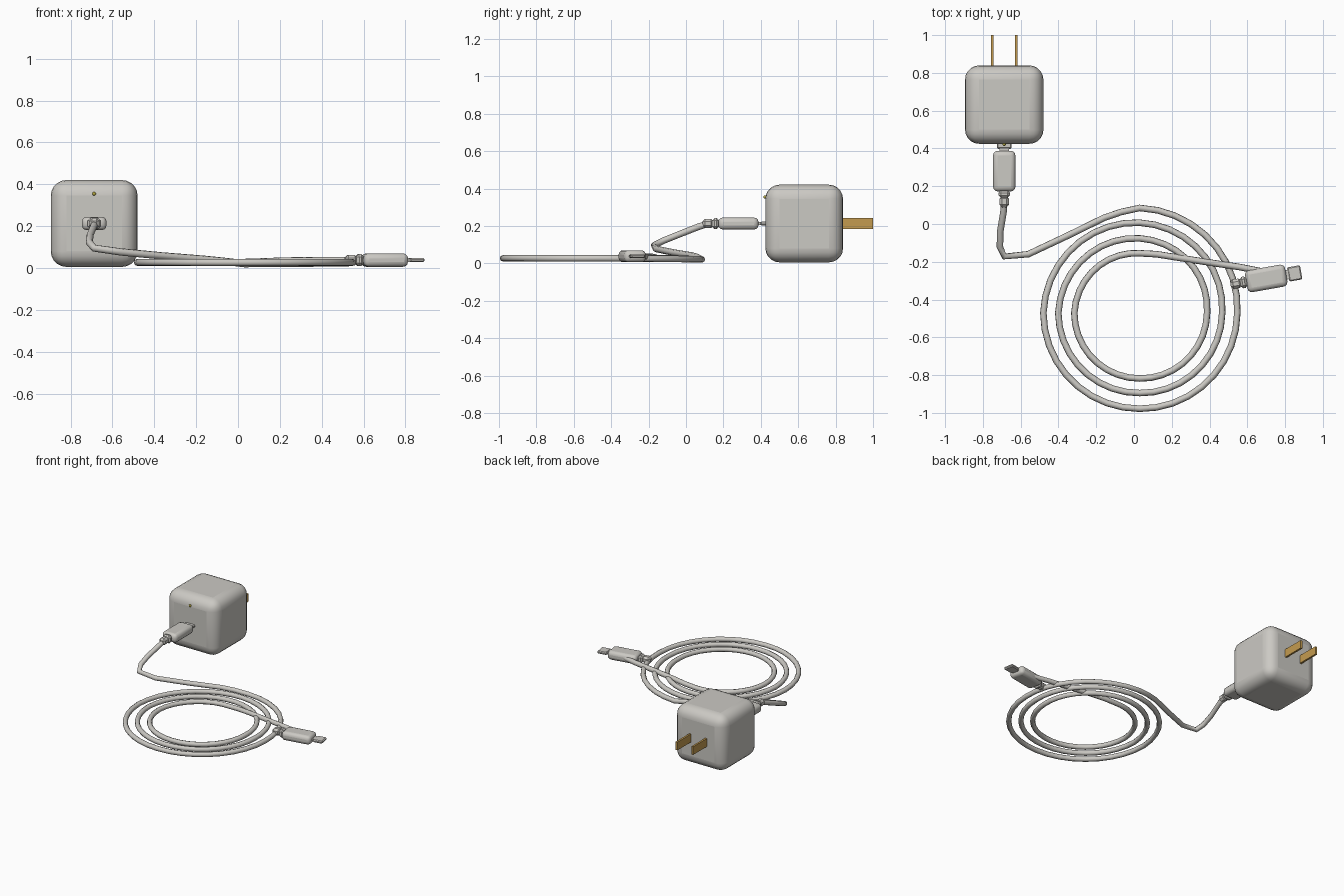
import bpy
import math
from mathutils import Matrix, Vector

if "Cube" in bpy.data.objects:
    bpy.data.objects.remove(bpy.data.objects["Cube"], do_unlink=True)


def material(name, rgb):
    m = bpy.data.materials.new(name)
    m.use_nodes = True
    m.diffuse_color = (*rgb, 1)
    bsdf = next(n for n in m.node_tree.nodes if n.type == "BSDF_PRINCIPLED")
    bsdf.inputs["Base Color"].default_value = (*rgb, 1)
    return m


PLASTIC = material("warm white plastic", (0.60, 0.585, 0.55))
BRASS = material("brass", (0.55, 0.33, 0.08))
AMBER = material("indicator amber", (0.45, 0.38, 0.05))


def smooth(obj):
    bpy.ops.object.select_all(action="DESELECT")
    obj.select_set(True)
    bpy.context.view_layer.objects.active = obj
    bpy.ops.object.shade_smooth_by_angle(angle=math.radians(40))


def box(name, center, size, mat, bevel=0.0, segments=1, placement=Matrix()):
    bpy.ops.mesh.primitive_cube_add(size=1)
    obj = bpy.context.object
    obj.name = name
    obj.data.transform(Matrix.Diagonal((*size, 1)))
    obj.matrix_world = placement @ Matrix.Translation(center)
    obj.data.materials.append(mat)
    if bevel:
        mod = obj.modifiers.new("rounded edges", "BEVEL")
        mod.width = bevel
        mod.segments = segments
        if segments > 1:
            smooth(obj)
    return obj


# Wall adapter with its prongs and indicator
AX, AY, AZ = -0.687, 0.632, 0.213
box("adapter_body", (AX, AY, AZ), (0.415, 0.415, 0.415), PLASTIC, 0.075, 5)
for side, label in ((-1, "right"), (1, "left")):
    box(label + "_prong", (AX + side * 0.064, 0.91, AZ), (0.014, 0.18, 0.06), BRASS)
bpy.ops.mesh.primitive_uv_sphere_add(segments=10, ring_count=6, radius=0.009,
                                     location=(AX, 0.422, 0.355))
light = bpy.context.object
light.name = "indicator_dot"
light.data.materials.append(AMBER)
smooth(light)


# Connector, pointing along its local +x
def connector(prefix, center, angle):
    place = Matrix.Translation(center) @ Matrix.Rotation(math.radians(angle), 4, "Z")
    box(prefix + "_grip", (0, 0, 0), (0.215, 0.118, 0.064), PLASTIC, 0.024, 3, place)
    box(prefix + "_neck", (0.11, 0, 0), (0.03, 0.05, 0.016), PLASTIC, 0, 1, place)
    box(prefix + "_tip", (0.153, 0, 0), (0.07, 0.076, 0.02), PLASTIC, 0.006, 1, place)
    box(prefix + "_collar", (-0.122, 0, 0), (0.04, 0.062, 0.058), PLASTIC, 0.014, 1, place)
    box(prefix + "_strain_relief", (-0.162, 0, 0), (0.06, 0.05, 0.05), PLASTIC, 0.014, 1, place)


connector("adapter_connector", (AX, 0.28, AZ), 90)
connector("device_connector", (0.70, -0.288, 0.038), 10)

# Cable: lead from the adapter, clockwise coil, then the tail
path = [Vector(p) for p in (
    (AX, 0.12, 0.212), (-0.69, 0.07, 0.197), (-0.708, -0.04, 0.154),
    (-0.71, -0.12, 0.122), (-0.687, -0.172, 0.095), (-0.56, -0.16, 0.077),
    (-0.36, -0.066, 0.058), (-0.16, 0.032, 0.042), (-0.07, 0.063, 0.033))]
radii = [0.555, 0.517, 0.508, 0.51, 0.477, 0.437, 0.425, 0.431,
         0.394, 0.357, 0.348, 0.346, 0.315]
STEPS = 9
for i in range((len(radii) - 1) * STEPS + 1):
    k, t = divmod(i / STEPS, 1)
    k = int(k)
    r = radii[k] + t * (radii[min(k + 1, len(radii) - 1)] - radii[k])
    a = math.pi / 2 * (1 - i / STEPS)
    z = 0.021 + 0.006 * min(1, i / STEPS)
    path.append(Vector((0.03 + r * math.cos(a), -0.47 + r * math.sin(a), z)))
path += [Vector(p) for p in (
    (0.12, -0.16, 0.030), (0.22, -0.176, 0.034), (0.40, -0.204, 0.036),
    (0.56, -0.228, 0.037), (0.67, -0.25, 0.038))]

curve = bpy.data.curves.new("cable", "CURVE")
curve.dimensions = "3D"
curve.bevel_depth = 0.0175
curve.bevel_resolution = 2
curve.use_fill_caps = True
spline = curve.splines.new("POLY")
spline.points.add(len(path) - 1)
for point, co in zip(spline.points, path):
    point.co = (*co, 1)
    point.radius = 1
spline.use_smooth = True
curve.materials.append(PLASTIC)
cable = bpy.data.objects.new("cable", curve)
bpy.context.scene.collection.objects.link(cable)
